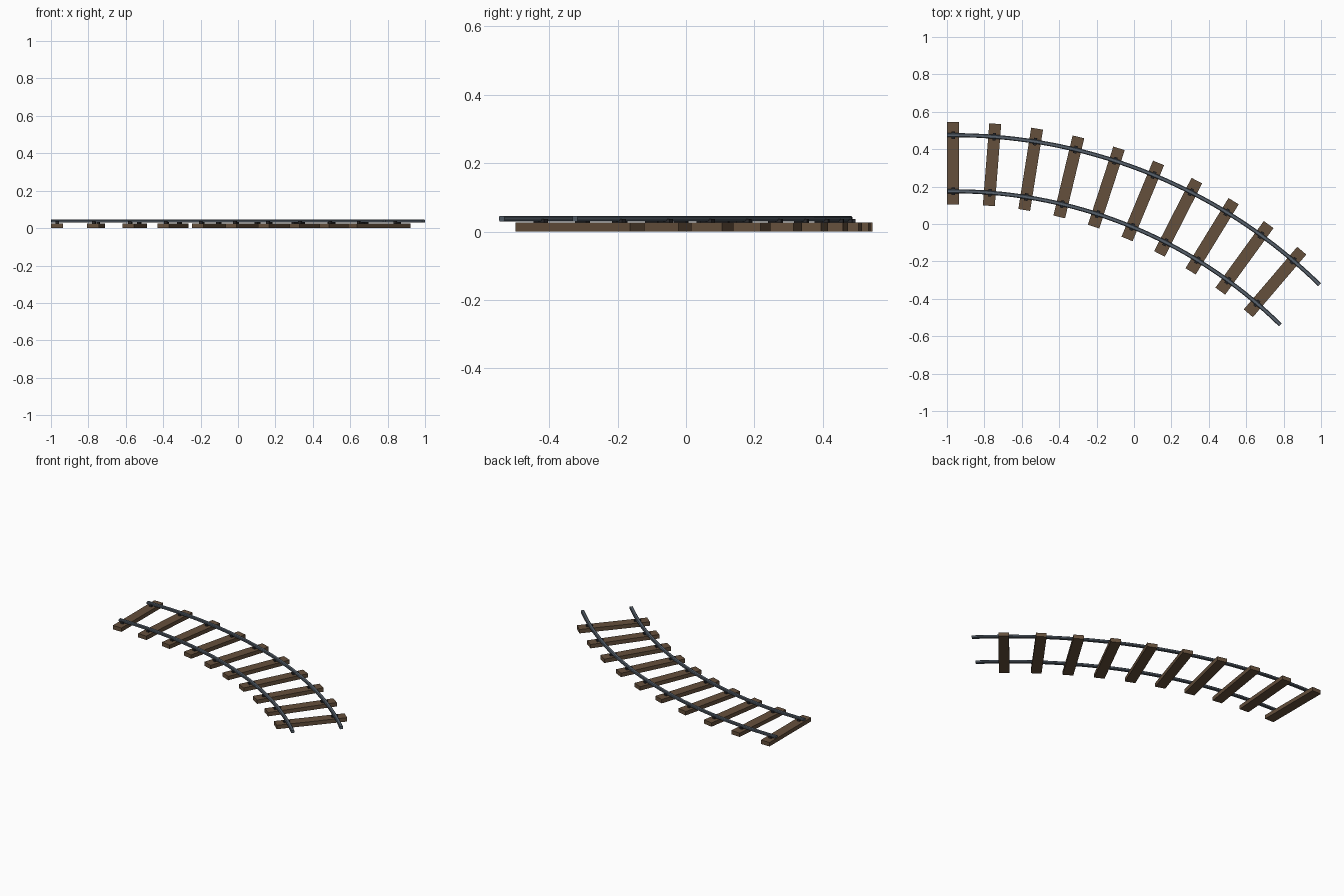
import bpy
import math
from mathutils import Matrix, Vector

if "Cube" in bpy.data.objects:
    bpy.data.objects.remove(bpy.data.objects["Cube"])

# Arc the track follows, bending clockwise from +x
CX, CY, R = -0.967, -2.325, 2.65
STEP, COUNT, HALF_GAUGE = 4.5, 10, 0.15


def material(name, rgb):
    m = bpy.data.materials.new(name)
    m.diffuse_color = (*rgb, 1)
    m.use_nodes = True
    m.node_tree.nodes["Principled BSDF"].inputs["Base Color"].default_value = m.diffuse_color
    return m


wood = material("brown wood", (0.13, 0.08, 0.045))
steel = material("blue grey steel", (0.095, 0.12, 0.15))
iron = material("dark iron", (0.022, 0.022, 0.025))


def on_arc(radius, deg, z=0.0):
    a = math.radians(deg)
    return Vector((CX + radius * math.sin(a), CY + radius * math.cos(a), z))


def mesh_object(name, verts, faces, mat):
    me = bpy.data.meshes.new(name)
    me.from_pydata(verts, [], faces)
    me.materials.append(mat)
    ob = bpy.data.objects.new(name, me)
    bpy.context.collection.objects.link(ob)
    return ob


def block(name, radius, deg, along, across, z0, z1, mat):
    # box turned to sit square across the track
    verts = [(x * along / 2, y * across / 2, z)
             for z in (z0, z1) for x, y in ((-1, -1), (1, -1), (1, 1), (-1, 1))]
    faces = [(3, 2, 1, 0), (4, 5, 6, 7)] + [
        (i, (i + 1) % 4, (i + 1) % 4 + 4, i + 4) for i in range(4)]
    ob = mesh_object(name, verts, faces, mat)
    ob.matrix_world = (Matrix.Translation(on_arc(radius, deg))
                       @ Matrix.Rotation(-math.radians(deg), 4, 'Z'))
    return ob


def rail(name, radius):
    # chamfered bar swept along the arc
    w, z0, z1, c = 0.011, 0.029, 0.046, 0.004
    profile = [(-w + c, z0), (w - c, z0), (w, z0 + c), (w, z1 - c),
               (w - c, z1), (-w + c, z1), (-w, z1 - c), (-w, z0 + c)]
    n, segs = len(profile), 40
    verts = []
    for i in range(segs + 1):
        deg = -0.68 + (44.4 + 0.68) * i / segs
        verts += [on_arc(radius + p, deg, z) for p, z in profile]
    faces = [(i * n + j, (i + 1) * n + j, (i + 1) * n + (j + 1) % n, i * n + (j + 1) % n)
             for i in range(segs) for j in range(n)]
    faces += [tuple(range(n)), tuple(reversed(range(segs * n, segs * n + n)))]
    return mesh_object(name, verts, faces, steel)


# Rails
rails = [rail("inner_rail", R - HALF_GAUGE), rail("outer_rail", R + HALF_GAUGE)]
for ob in rails:
    bpy.ops.object.select_all(action='DESELECT')
    ob.select_set(True)
    bpy.context.view_layer.objects.active = ob
    bpy.ops.object.mode_set(mode='EDIT')
    bpy.ops.mesh.select_all(action='SELECT')
    bpy.ops.mesh.normals_make_consistent(inside=False)
    bpy.ops.object.mode_set(mode='OBJECT')
    bpy.ops.object.shade_smooth_by_angle(angle=math.radians(30))

# Sleepers, each with a rail clip under both rails
for i in range(COUNT):
    deg = i * STEP
    block(f"sleeper_{i + 1}", R, deg, 0.064, 0.44, 0.0, 0.026, wood)
    for side, s in (("inner", -1), ("outer", 1)):
        block(f"{side}_rail_clip_{i + 1}", R + s * HALF_GAUGE, deg,
              0.018, 0.04, 0.025, 0.037, iron)
